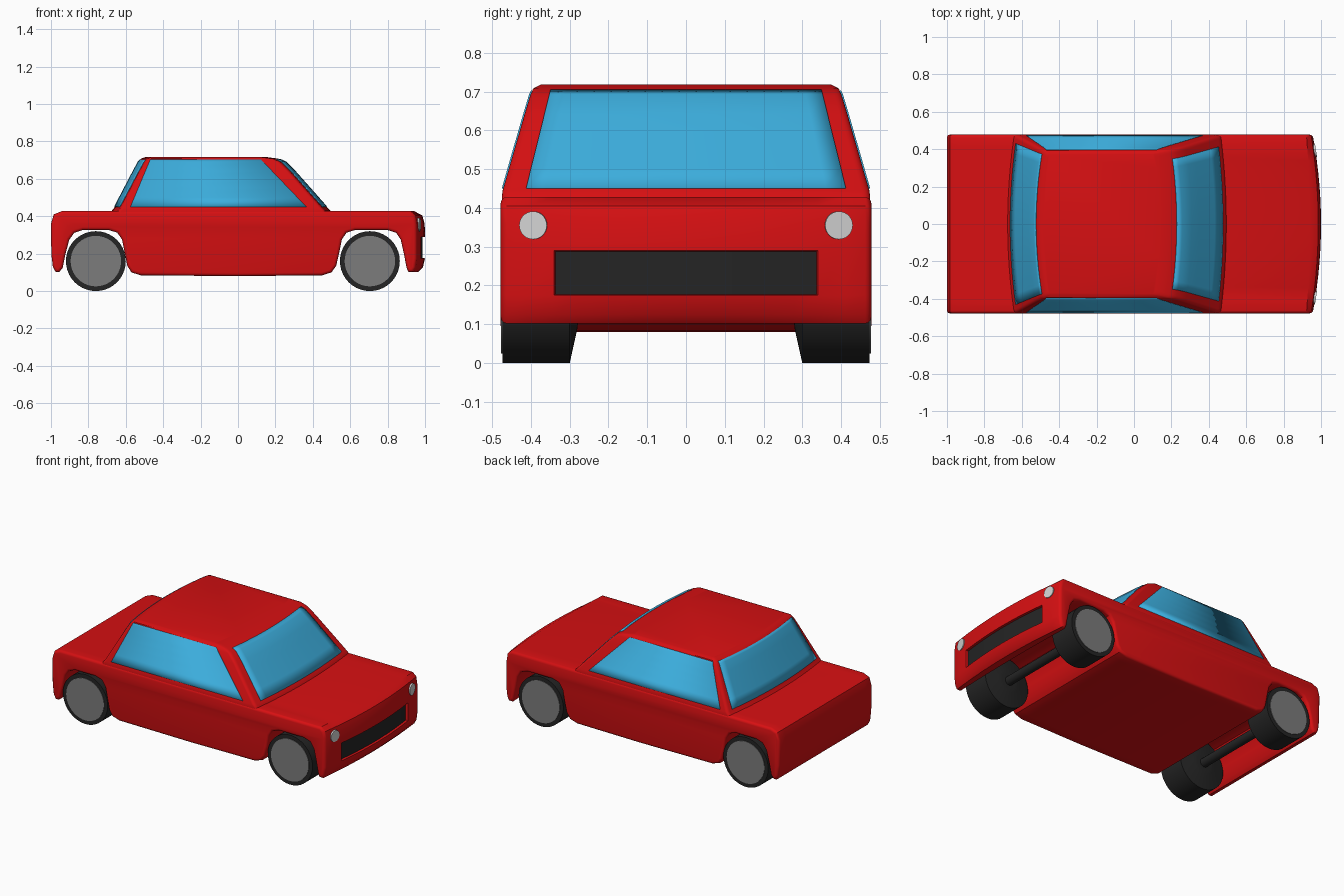
import bpy, bmesh, math
from mathutils import Vector

if "Cube" in bpy.data.objects:
    bpy.data.objects.remove(bpy.data.objects["Cube"])


def material(name, r, g, b):
    m = bpy.data.materials.new(name)
    m.diffuse_color = (r, g, b, 1)
    m.use_nodes = True
    m.node_tree.nodes["Principled BSDF"].inputs["Base Color"].default_value = m.diffuse_color
    return m


RED = material("red paint", 0.68, 0.005, 0.006)
GLASS = material("blue glass", 0.045, 0.42, 0.72)
BLACK = material("black rubber", 0.018, 0.018, 0.018)
GREY = material("grey hub", 0.2, 0.2, 0.2)
LAMP = material("lamp white", 0.65, 0.65, 0.65)


def finish(name, bm, *mats):
    me = bpy.data.meshes.new(name)
    bm.to_mesh(me)
    bm.free()
    ob = bpy.data.objects.new(name, me)
    bpy.context.collection.objects.link(ob)
    for m in mats:
        me.materials.append(m)
    bpy.ops.object.select_all(action='DESELECT')
    ob.select_set(True)
    bpy.context.view_layer.objects.active = ob
    bpy.ops.object.shade_smooth_by_angle(angle=math.radians(35))
    return ob


def loft(rings, closed=True):
    """Skin a list of rings; closed rings also get end caps."""
    bm = bmesh.new()
    vs = [[bm.verts.new(p) for p in ring] for ring in rings]
    n = len(vs[0])
    for a, b in zip(vs, vs[1:]):
        for i in range(n if closed else n - 1):
            j = (i + 1) % n
            bm.faces.new((a[i], a[j], b[j], b[i]))
    if closed:
        bm.faces.new(vs[0])
        bm.faces.new(vs[-1])
        bmesh.ops.recalc_face_normals(bm, faces=bm.faces)
    return bm


def turned(profile, x, z, side=1, n=40):
    """Round part along y from (radius, y) pairs."""
    return loft([[(x + r * math.cos(2 * math.pi * i / n), side * y,
                   z + r * math.sin(2 * math.pi * i / n)) for i in range(n)]
                 for r, y in profile])


# Lower body: side profile with wheel arches, bowed nose, rounded flanks
HALF = 0.478
NOSE_BOW = 0.045
profile = [(-1, 0.36), (-0.998, 0.2), (-0.99, 0.13), (-0.975, 0.102), (-0.955, 0.102),
           (-0.937, 0.125), (-0.922, 0.2), (-0.902, 0.275), (-0.875, 0.312), (-0.83, 0.326),
           (-0.69, 0.326), (-0.645, 0.312), (-0.62, 0.275), (-0.605, 0.2), (-0.592, 0.135),
           (-0.57, 0.1), (-0.52, 0.084), (0, 0.08), (0.45, 0.084), (0.5, 0.1),
           (0.525, 0.135), (0.54, 0.2), (0.555, 0.275), (0.58, 0.312), (0.625, 0.326),
           (0.80, 0.326), (0.845, 0.312), (0.87, 0.275), (0.887, 0.2), (0.902, 0.125),
           (0.92, 0.102), (0.965, 0.102), (0.988, 0.125), (1, 0.175), (1, 0.29),
           (0.998, 0.36), (0.985, 0.405), (0.94, 0.428), (-0.94, 0.428), (-0.985, 0.41)]


def bowed(x, y):
    return x - NOSE_BOW * (y / HALF) ** 2 * max(0, (x - 0.9) / 0.1)


half_y = [0.07, 0.14, 0.21, 0.28, 0.34, 0.41, HALF]
ys = [-y for y in reversed(half_y)] + [0] + half_y
bm = loft([[(bowed(x, y), y, z) for x, z in profile] for y in ys])
rim = [e for e in bm.edges if all(abs(abs(v.co.y) - HALF) < 1e-4 for v in e.verts)]
bmesh.ops.bevel(bm, geom=rim, offset=0.016, offset_type='OFFSET', segments=3,
                profile=0.5, affect='EDGES', clamp_overlap=False)
# Sunken grille in the nose
grille = []
for f in bm.faces:
    c = f.calc_center_median()
    if c.x > 0.95 and 0.18 < c.z < 0.285 and abs(c.y) < 0.34 and f.normal.x > 0.8:
        grille.append(f)
bmesh.ops.inset_region(bm, faces=grille, thickness=0.002, depth=-0.014, use_even_offset=True)
for f in grille:
    f.material_index = 1
finish("lower_body", bm, RED, BLACK)

# Cabin: levels of (height, front x, rear x, half width)
levels = [(0.41, 0.50, -0.69, 0.474), (0.43, 0.493, -0.674, 0.475), (0.445, 0.478, -0.662, 0.473),
          (0.55, 0.385, -0.607, 0.443), (0.64, 0.305, -0.56, 0.417), (0.69, 0.255, -0.533, 0.402),
          (0.708, 0.215, -0.518, 0.394), (0.718, 0.14, -0.49, 0.375)]
ROUND = 0.02
FRONT_BOW, REAR_BOW = 0.03, 0.035


def section(z):
    for a, b in zip(levels, levels[1:]):
        if z <= b[0]:
            t = (z - a[0]) / (b[0] - a[0])
            return [p + (q - p) * t for p, q in zip(a, b)][1:]


def end_x(z, y, front):
    xf, xr, w = section(z)
    return xf - FRONT_BOW * (y / w) ** 2 if front else xr + REAR_BOW * (y / w) ** 2


def cabin_ring(z):
    w = section(z)[2]
    m = w - ROUND
    pts = []
    for s, front in ((1, True), (-1, False)):
        pts += [(end_x(z, s * m * t / 6, front), s * m * t / 6, z) for t in range(-6, 7)]
        cx = end_x(z, m, front) - s * ROUND
        for k in range(1, 5):
            a = math.pi / 8 * k
            pts.append((cx + s * ROUND * math.cos(a), s * (m + ROUND * math.sin(a)), z))
        # matching start corner of the opposite end
        cx = end_x(z, m, not front) + s * ROUND
        for k in range(0, 4):
            a = math.pi / 2 - math.pi / 8 * k
            pts.append((cx - s * ROUND * math.cos(a), s * (m + ROUND * math.sin(a)), z))
    return pts


finish("cabin", loft([cabin_ring(lv[0]) for lv in levels]), RED)

# Windows: thin plates following the cabin surface
ROWS = [0.45, 0.50, 0.55, 0.595, 0.64, 0.69, 0.702]


def mix(a, b, z):
    return a + (b - a) * (z - 0.45) / 0.25


def window(name, rows):
    ob = finish(name, loft(rows, closed=False), GLASS)
    mod = ob.modifiers.new("thickness", 'SOLIDIFY')
    mod.thickness = 0.007
    mod.offset = 0


for name, front in (("windscreen", True), ("rear_window", False)):
    rows = []
    for z in ROWS:
        yw = mix(0.412, 0.35, z) if front else mix(0.43, 0.375, z)
        rows.append([(end_x(z, yw * t / 8, front), yw * t / 8, z) for t in range(-8, 9)])
    window(name, rows)

for name, s in (("left_side_window", 1), ("right_side_window", -1)):
    window(name, [[(x, s * section(z)[2], z) for x in (mix(-0.575, -0.47, z), mix(0.365, 0.125, z))]
                  for z in ROWS])

# Wheels, hubs and axles
R = 0.16
for end, x in (("rear", -0.76), ("front", 0.705)):
    for label, s in (("left", 1), ("right", -1)):
        tyre = [(0.05, 0.278), (0.07, 0.28), (R, 0.30), (R, 0.474), (0.13, 0.474)]
        finish(f"{end}_{label}_tyre", turned(tyre, x, R, s), BLACK)
        finish(f"{end}_{label}_hub", turned([(0.135, 0.46), (0.135, 0.477)], x, R, s), GREY)
    finish(f"{end}_axle", turned([(0.028, -0.29), (0.028, 0.29)], x, R, n=20), BLACK)

# Headlamps: discs set square to the bowed nose
for label, s in (("left", 1), ("right", -1)):
    y, z = s * 0.394, 0.355
    axis = Vector((1, s * 0.155, 0)).normalized()
    side = Vector((-axis.y, axis.x, 0))
    centre = Vector((bowed(0.998, y), y, z))
    rings = [[centre + axis * d + side * (0.036 * math.cos(math.tau * i / 28))
              + Vector((0, 0, 0.036 * math.sin(math.tau * i / 28))) for i in range(28)]
             for d in (-0.02, 0.005)]
    finish(f"{label}_headlamp", loft(rings), LAMP)
